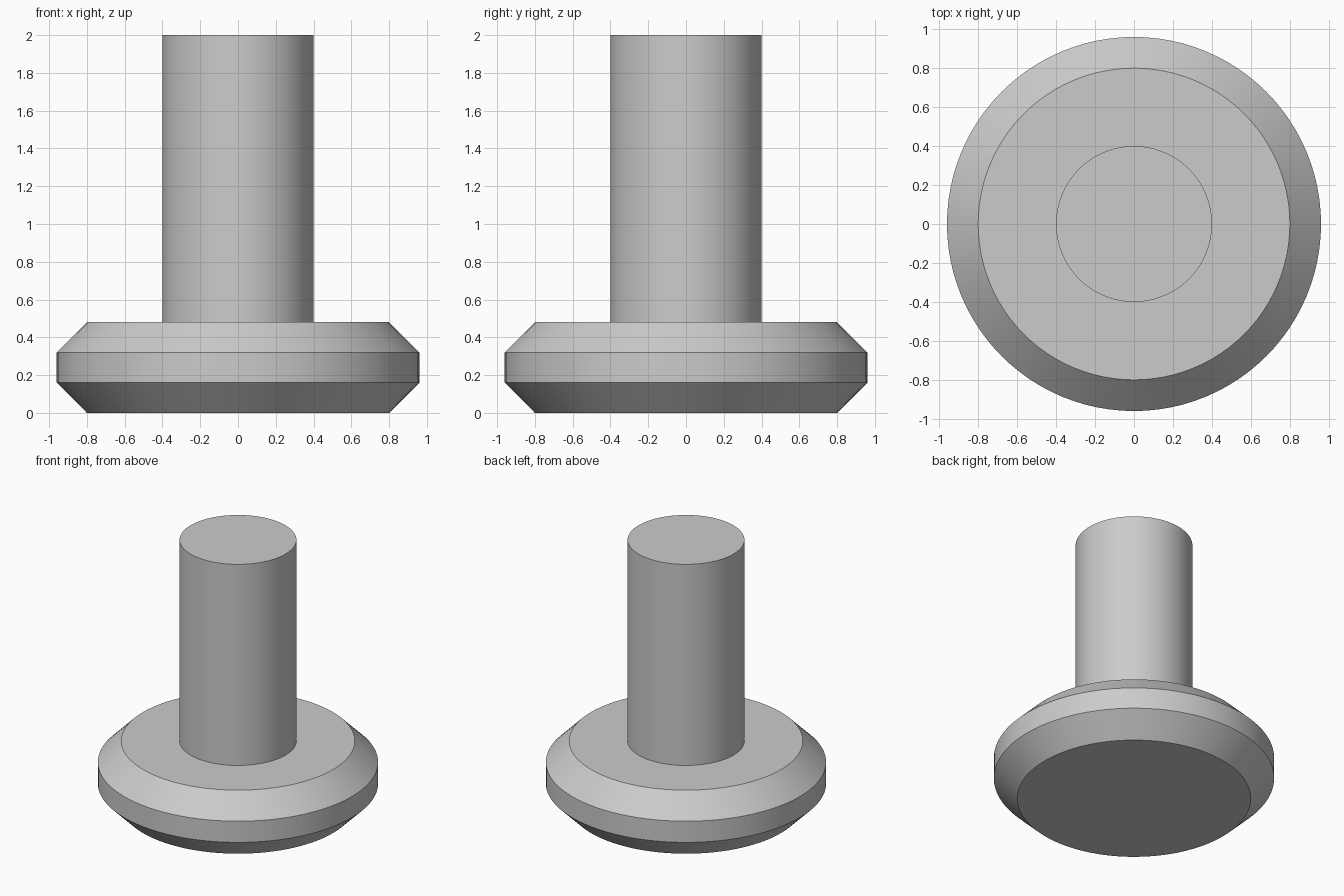
import bpy
import bmesh
from math import radians, tau
from mathutils import Matrix, Vector

SIDES = 96

cube = bpy.data.objects.get("Cube")
if cube:
    bpy.data.objects.remove(cube, do_unlink=True)

# Single plain grey material
grey = bpy.data.materials.new("plain_grey")
grey.use_nodes = True
colour = (0.6, 0.6, 0.6, 1.0)
grey.diffuse_color = colour
grey.node_tree.nodes["Principled BSDF"].inputs["Base Color"].default_value = colour


def turned_part(name, profile):
    """Revolve (radius, height) points around z and cap both ends."""
    bm = bmesh.new()
    rings = []
    for radius, height in profile:
        rings.append([
            bm.verts.new(Matrix.Rotation(tau * i / SIDES, 3, "Z") @ Vector((radius, 0, height)))
            for i in range(SIDES)
        ])
    for low, high in zip(rings, rings[1:]):
        for i in range(SIDES):
            j = (i + 1) % SIDES
            bm.faces.new((low[i], low[j], high[j], high[i]))
    bm.faces.new(reversed(rings[0]))
    bm.faces.new(rings[-1])
    mesh = bpy.data.meshes.new(name)
    bm.to_mesh(mesh)
    bm.free()
    mesh.materials.append(grey)
    part = bpy.data.objects.new(name, mesh)
    bpy.context.collection.objects.link(part)
    bpy.ops.object.select_all(action="DESELECT")
    part.select_set(True)
    bpy.context.view_layer.objects.active = part
    bpy.ops.object.shade_smooth_by_angle(angle=radians(30))
    return part


# Round base disc, chamfered above and below
turned_part("base_disc", [(0.8, 0), (0.96, 0.16), (0.96, 0.32), (0.8, 0.48)])

# Upright cylindrical shaft standing on the disc
turned_part("shaft", [(0.4, 0.48), (0.4, 2.0)])
